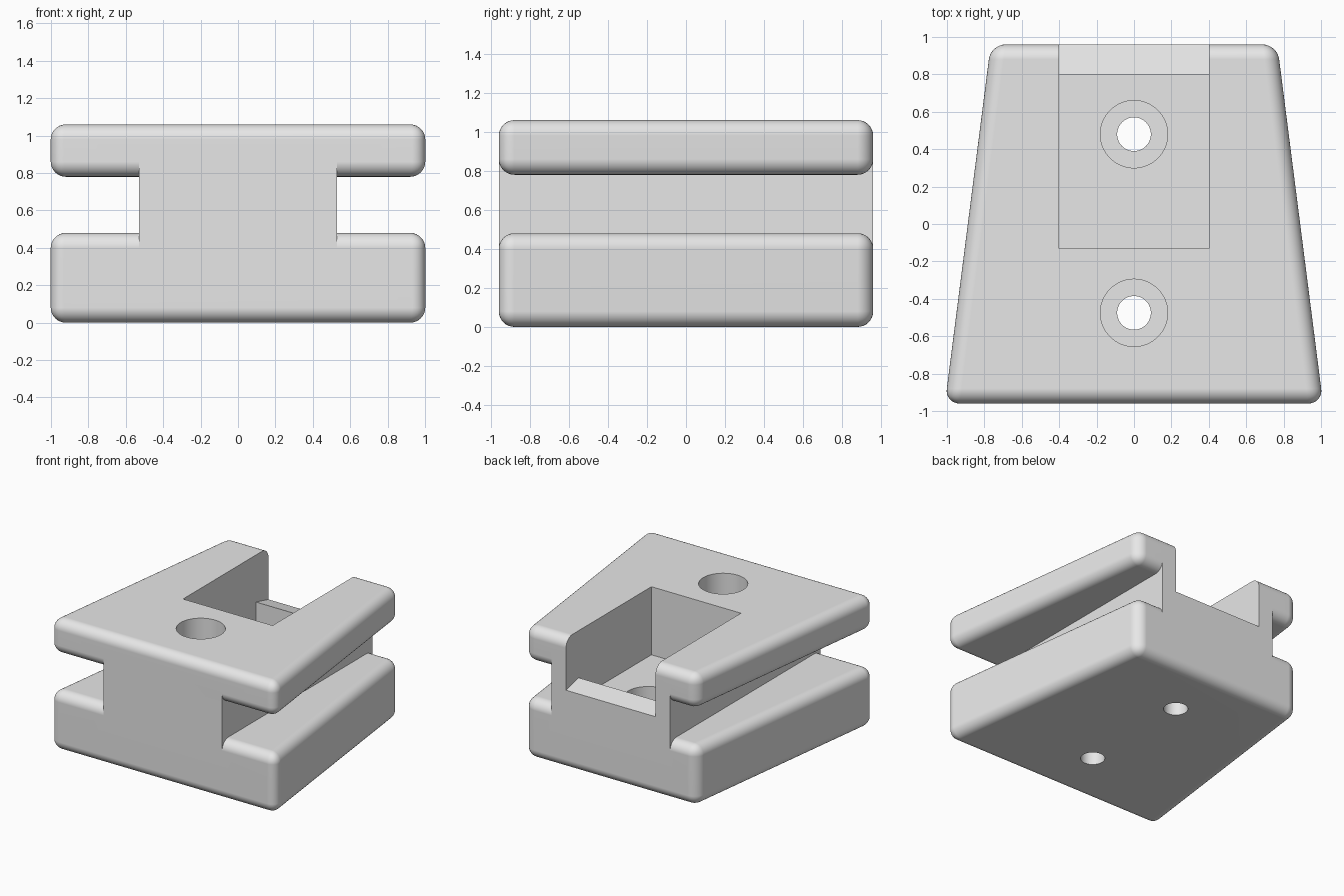
import bpy, bmesh, math

if "Cube" in bpy.data.objects:
    bpy.data.objects.remove(bpy.data.objects["Cube"])

grey = bpy.data.materials.new("plain grey")
grey.diffuse_color = (0.8, 0.8, 0.8, 1)
grey.use_nodes = True
grey.node_tree.nodes["Principled BSDF"].inputs["Base Color"].default_value = grey.diffuse_color

DEPTH, ROUND = 0.96, 0.08     # half depth and edge radius


def add(name, bm):
    bmesh.ops.recalc_face_normals(bm, faces=bm.faces)
    mesh = bpy.data.meshes.new(name)
    bm.to_mesh(mesh)
    bm.free()
    obj = bpy.data.objects.new(name, mesh)
    bpy.context.collection.objects.link(obj)
    mesh.materials.append(grey)
    return obj


def prism(points, offset):
    """Closed outline swept along a vector."""
    bm = bmesh.new()
    face = bm.faces.new([bm.verts.new(p) for p in points])
    new = bmesh.ops.extrude_face_region(bm, geom=[face])["geom"]
    bmesh.ops.translate(bm, vec=offset,
                        verts=[v for v in new if isinstance(v, bmesh.types.BMVert)])
    return bm


def slab(name, z0, z1):
    """Tapered plate with every edge rounded."""
    outline = [(-1.011, -DEPTH, z0), (1.011, -DEPTH, z0),
               (0.766, DEPTH, z0), (-0.766, DEPTH, z0)]
    bm = prism(outline, (0, 0, z1 - z0))
    bmesh.ops.recalc_face_normals(bm, faces=bm.faces)
    bmesh.ops.bevel(bm, geom=bm.edges[:], offset=ROUND, offset_type='OFFSET',
                    segments=8, profile=0.5, affect='EDGES')
    return add(name, bm)


def cylinder(name, y, radius, z0, z1):
    n = 64
    ring = [(radius * math.cos(2 * math.pi * i / n),
             y + radius * math.sin(2 * math.pi * i / n), z0) for i in range(n)]
    return add(name, prism(ring, (0, 0, z1 - z0)))


def combine(target, other, operation):
    bpy.context.view_layer.objects.active = target
    mod = target.modifiers.new(operation.lower(), 'BOOLEAN')
    mod.operation, mod.object, mod.solver = operation, other, 'EXACT'
    bpy.ops.object.modifier_apply(modifier=mod.name)
    bpy.data.objects.remove(other, do_unlink=True)


# Two tapered slabs joined by a straight web
body = slab("grooved_block", 0, 0.48)
web = add("web", prism([(-0.53, -DEPTH, 0.3), (0.53, -DEPTH, 0.3),
                        (0.53, DEPTH, 0.3), (-0.53, DEPTH, 0.3)], (0, 0, 0.62)))
combine(body, web, 'UNION')
combine(body, slab("upper_slab", 0.78, 1.06), 'UNION')

# Pocket open at the back, with a sloping retaining lip
pocket = add("pocket", prism([(-0.4, y, z) for y, z in (
    (-0.13, 0.51), (0.80, 0.51), (0.80, 0.68), (1.12, 0.60),
    (1.12, 1.3), (-0.13, 1.3))], (0.8, 0, 0)))
combine(body, pocket, 'DIFFERENCE')

# Counterbored screw holes
for y, top in ((-0.475, 1.3), (0.48, 0.8)):
    combine(body, cylinder("counterbore", y, 0.18, 0.26, top), 'DIFFERENCE')
    combine(body, cylinder("screw_hole", y, 0.09, -0.2, 0.4), 'DIFFERENCE')

# Smooth rounded edges, crisp flat faces
bpy.ops.object.select_all(action='DESELECT')
body.select_set(True)
bpy.context.view_layer.objects.active = body
bpy.ops.object.shade_smooth_by_angle(angle=math.radians(30))
normals = body.modifiers.new("flat_face_normals", 'WEIGHTED_NORMAL')
normals.keep_sharp = True
